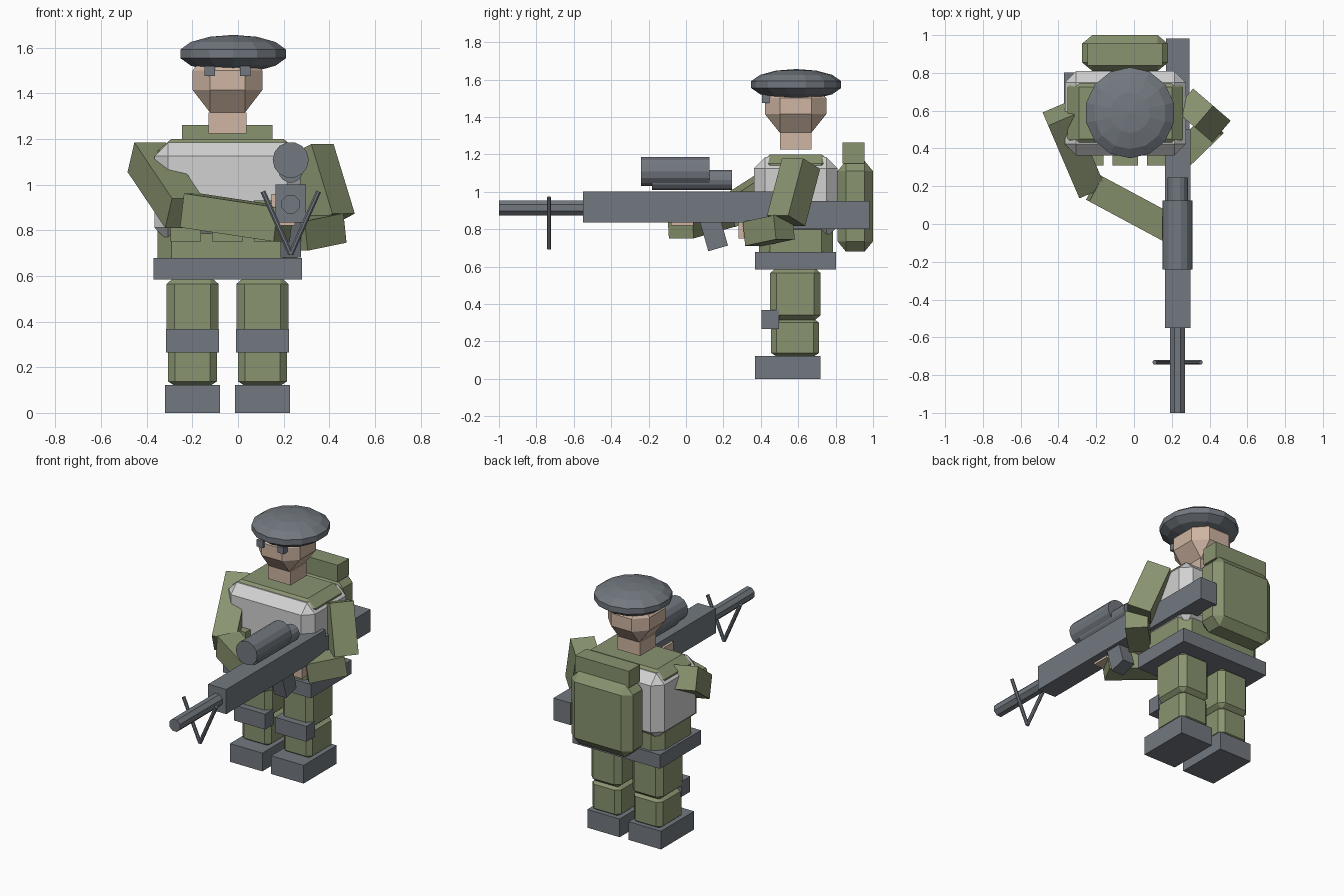
import bpy, bmesh, math
from mathutils import Vector, Matrix

if "Cube" in bpy.data.objects:
    bpy.data.objects.remove(bpy.data.objects["Cube"])


def material(name, rgb):
    m = bpy.data.materials.new(name)
    m.diffuse_color = (*rgb, 1)
    m.use_nodes = True
    m.node_tree.nodes["Principled BSDF"].inputs["Base Color"].default_value = m.diffuse_color
    return m


GREEN = material("olive_green", (0.25, 0.295, 0.16))
GREY = material("slate_grey", (0.17, 0.19, 0.215))
WHITE = material("pale_grey", (0.64, 0.64, 0.64))
SKIN = material("skin", (0.62, 0.46, 0.36))


def finish(bm, name, mat, matrix=None):
    if matrix:
        bm.transform(matrix)
    bmesh.ops.recalc_face_normals(bm, faces=bm.faces[:])
    me = bpy.data.meshes.new(name)
    bm.to_mesh(me)
    bm.free()
    me.materials.append(mat)
    ob = bpy.data.objects.new(name, me)
    bpy.context.collection.objects.link(ob)
    return ob


def hull_box(bm, h, c):
    """Chamfered box with half sizes h and chamfers c."""
    pts = set()
    for sx in (-1, 1):
        for sy in (-1, 1):
            for sz in (-1, 1):
                for k in range(3):
                    p = [h[i] - (0 if i == k else c[i]) for i in range(3)]
                    pts.add((round(sx * p[0], 5), round(sy * p[1], 5), round(sz * p[2], 5)))
    for p in sorted(pts):
        bm.verts.new(p)
    bmesh.ops.convex_hull(bm, input=bm.verts[:])
    bmesh.ops.dissolve_limit(bm, angle_limit=0.01, verts=bm.verts[:], edges=bm.edges[:])


def box(name, mat, x, y, z, c=(0, 0, 0)):
    bm = bmesh.new()
    if any(c):
        hull_box(bm, [(r[1] - r[0]) / 2 for r in (x, y, z)], c)
    else:
        bmesh.ops.create_cube(bm, size=1, matrix=Matrix.Diagonal((x[1] - x[0], y[1] - y[0], z[1] - z[0], 1)))
    return finish(bm, name, mat, Matrix.Translation([sum(r) / 2 for r in (x, y, z)]))


def along(a, b):
    a, b = Vector(a), Vector(b)
    return Matrix.Translation((a + b) / 2) @ (b - a).to_track_quat('Z', 'Y').to_matrix().to_4x4(), (b - a).length


def limb(name, mat, a, b, w, d):
    m, length = along(a, b)
    bm = bmesh.new()
    bmesh.ops.create_cube(bm, size=1, matrix=Matrix.Diagonal((w, d, length, 1)))
    return finish(bm, name, mat, m)


def rod(name, mat, a, b, r, n):
    m, length = along(a, b)
    bm = bmesh.new()
    bmesh.ops.create_cone(bm, cap_ends=True, segments=n, radius1=r, radius2=r, depth=length,
                          matrix=Matrix.Rotation(math.pi / n, 4, 'Z'))
    return finish(bm, name, mat, m)


CX = -0.046  # centre line of the figure

# legs
for side, s in (("right", -1), ("left", 1)):
    x = CX + s * 0.153
    box(side + "_boot", GREY, (x - .12, x + .12), (.37, .72), (0, .122))
    box(side + "_shin", GREEN, (x - .107, x + .107), (.455, .712), (.118, .32), (.03, .03, .02))
    box(side + "_thigh", GREEN, (x - .114, x + .114), (.45, .72), (.31, .595), (.035, .035, .03))
    box(side + "_knee_pad", GREY, (x - .116, x + .116), (.405, .497), (.265, .368))

# torso, vest and belt
box("belt", GREY, (-.37, .28), (.37, .803), (.585, .678))
box("torso", GREEN, (-.352, .26), (.39, .785), (.62, 1.2), (.06, .06, .05))
box("vest", WHITE, (-.366, .274), (.363, .81), (.752, 1.185), (.06, .06, .06))
for i in (-1, 0, 1):
    x = CX + i * 0.183
    box("vest_pouch", GREEN, (x - .067, x + .067), (.31, .40), (.75, .93))

# backpack
box("backpack", GREEN, (-.275, .18), (.81, 1.0), (.68, 1.165), (.055, .045, .055))
box("bedroll", GREEN, (-.245, .152), (.838, .955), (1.15, 1.262))

# head
box("neck", SKIN, (-.13, .037), (.503, .67), (1.225, 1.317))
box("head", SKIN, (CX - .153, CX + .153), (.422, .75), (1.315, 1.6), (.077, .08, .1))
for s in (-1, 1):
    x = CX + s * 0.077
    box("eye", GREY, (x - .023, x + .023), (.406, .45), (1.475, 1.52))
bm = bmesh.new()
bmesh.ops.create_uvsphere(bm, u_segments=14, v_segments=7, radius=1)
finish(bm, "beret", GREY, Matrix.Translation((-.021, .589, 1.573)) @ Matrix.Diagonal((.244, .247, .083, 1)))

# arms and hands
limb("left_upper_arm", GREEN, (.317, .615, 1.15), (.41, .535, .845), .15, .15)
limb("left_forearm", GREEN, (.42, .525, .81), (.25, .36, .775), .14, .13)
limb("right_upper_arm", GREEN, (-.40, .585, 1.12), (-.235, .20, .875), .15, .15)
limb("right_forearm", GREEN, (-.21, .19, .887), (.20, -.03, .825), .15, .15)
box("grip_hand", SKIN, (.18, .278), (.28, .38), (.75, .838))
box("support_hand", SKIN, (.147, .25), (-.08, .04), (.82, .96))

# rifle
GX = 0.231
box("rifle_body", GREY, (GX - .067, GX + .067), (-.55, .5), (.835, 1.0))
box("rifle_stock", GREY, (GX - .062, GX + .063), (.45, .982), (.802, .95))
rod("barrel", GREY, (GX, -1, .914), (GX, -.5, .914), .043, 8)
rod("scope_front", GREY, (GX, -.24, 1.108), (GX, .125, 1.108), .079, 14)
rod("scope_rear", GREY, (GX, -.183, 1.063), (GX, .245, 1.063), .054, 14)
limb("pistol_grip", GREY, (GX, .128, .85), (GX, .172, .697), .09, .11)
for s in (-1, 1):
    rod("bipod_leg", GREY, (GX, -.732, .695), (GX + s * .122, -.732, .97), .012, 8)
